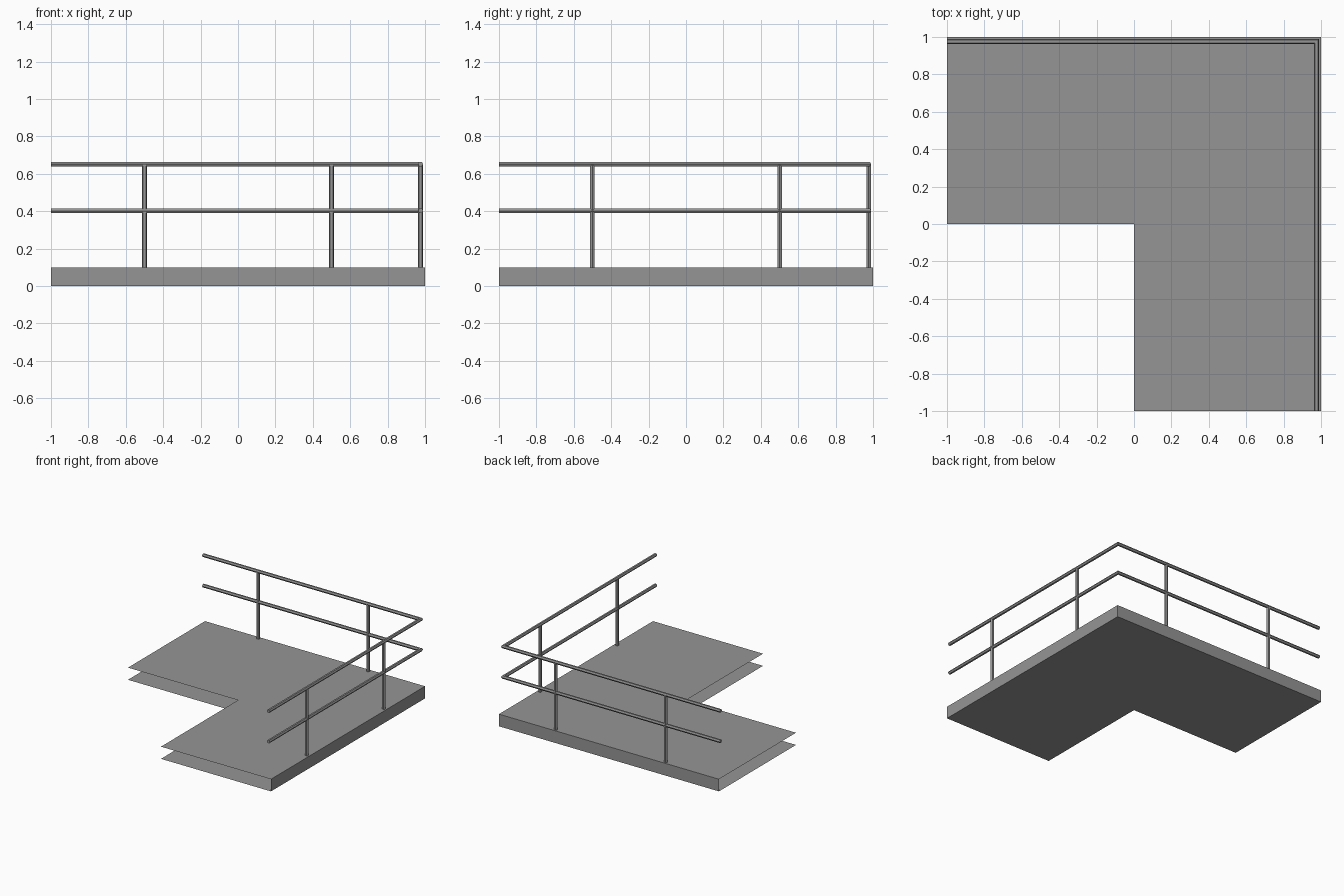
import bpy, bmesh, math

if "Cube" in bpy.data.objects:
    bpy.data.objects.remove(bpy.data.objects["Cube"])

grey = bpy.data.materials.new("steel_grey")
grey.diffuse_color = (0.3, 0.3, 0.3, 1)
grey.use_nodes = True
grey.node_tree.nodes["Principled BSDF"].inputs["Base Color"].default_value = grey.diffuse_color

DECK_TOP = 0.10
RAIL_TOP = 0.652
RAIL_MID = 0.402
LINE = 0.976      # rail centre line, just inside the outer edges
R = 0.014         # tube radius
SIDES = 6
HEX = [(R * math.cos(math.tau * i / SIDES), R * math.sin(math.tau * i / SIDES))
       for i in range(SIDES)]


def finish(name, bm, fix_normals=True):
    if fix_normals:
        bmesh.ops.recalc_face_normals(bm, faces=bm.faces[:])
    mesh = bpy.data.meshes.new(name)
    bm.to_mesh(mesh)
    bm.free()
    mesh.materials.append(grey)
    obj = bpy.data.objects.new(name, mesh)
    bpy.context.collection.objects.link(obj)
    return obj


def tube(name, rings):
    """Skin a list of rings into a capped tube."""
    bm = bmesh.new()
    loops = [[bm.verts.new(p) for p in ring] for ring in rings]
    for a, b in zip(loops, loops[1:]):
        for i in range(SIDES):
            j = (i + 1) % SIDES
            bm.faces.new((a[i], a[j], b[j], b[i]))
    bm.faces.new(loops[0])
    bm.faces.new(loops[-1])
    return finish(name, bm)


# L-shaped deck: top and bottom sheets, walled only on the two outer sides
outline = [(-1, 0), (0, 0), (0, -1), (1, -1), (1, 1), (-1, 1)]
bm = bmesh.new()
low = [bm.verts.new((x, y, 0)) for x, y in outline]
high = [bm.verts.new((x, y, DECK_TOP)) for x, y in outline]
bm.faces.new(high)
bm.faces.new(low[::-1])
for i in (3, 4):
    bm.faces.new((low[i], low[i + 1], high[i + 1], high[i]))
finish("deck", bm, fix_normals=False)

# Handrails: hexagonal tubes with a mitred corner
for name, z in (("top_rail", RAIL_TOP), ("middle_rail", RAIL_MID)):
    tube(name, [
        [(-1, LINE + u, z + v) for u, v in HEX],
        [(LINE + u, LINE + u, z + v) for u, v in HEX],
        [(LINE + u, -1, z + v) for u, v in HEX],
    ])

# Posts: two along the back and two along the right side
for name, x, y in (("back_post_left", -0.5, LINE), ("back_post_right", 0.5, LINE),
                   ("side_post_front", LINE, -0.5), ("side_post_back", LINE, 0.5)):
    tube(name, [[(x + u, y + v, z) for u, v in HEX] for z in (DECK_TOP, RAIL_TOP)])
